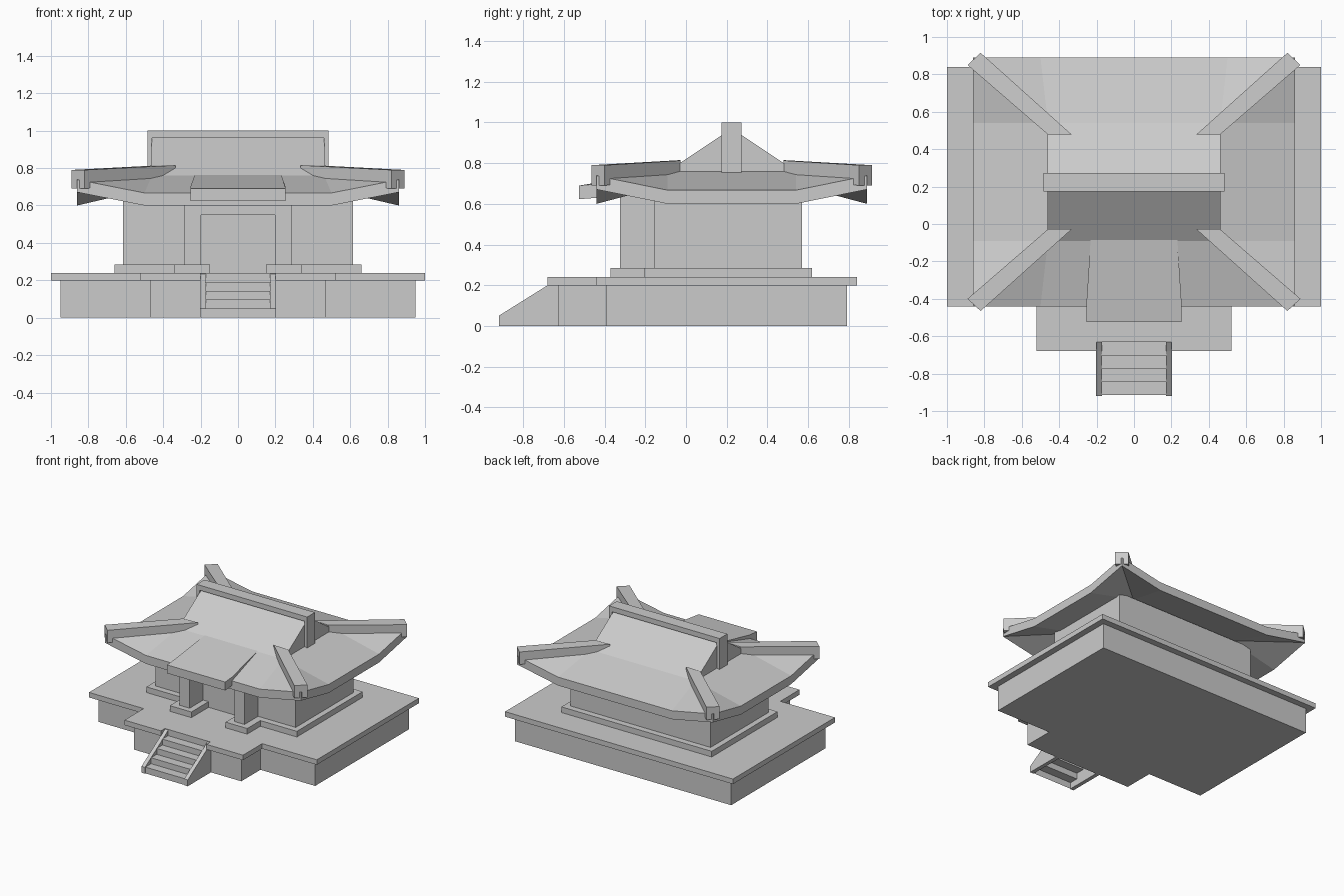
import bpy

if "Cube" in bpy.data.objects:
    bpy.data.objects.remove(bpy.data.objects["Cube"])

stone = bpy.data.materials.new("plain grey")
stone.diffuse_color = (0.6, 0.6, 0.6, 1)
stone.use_nodes = True
stone.node_tree.nodes["Principled BSDF"].inputs["Base Color"].default_value = stone.diffuse_color


def mesh(name, verts, faces, fix=True):
    me = bpy.data.meshes.new(name)
    me.from_pydata(verts, [], faces)
    me.materials.append(stone)
    ob = bpy.data.objects.new(name, me)
    bpy.context.collection.objects.link(ob)
    if fix:
        import bmesh
        bm = bmesh.new()
        bm.from_mesh(me)
        bmesh.ops.recalc_face_normals(bm, faces=bm.faces)
        bm.to_mesh(me)
        bm.free()
    return ob


def loft(name, low, high):
    """Closed solid between two matching outlines."""
    n = len(low)
    sides = [(i, (i + 1) % n, n + (i + 1) % n, n + i) for i in range(n)]
    return mesh(name, low + high, sides + [tuple(range(n))[::-1], tuple(range(n, 2 * n))])


def slab(name, outline, z0, z1):
    return loft(name, [(x, y, z0) for x, y in outline], [(x, y, z1) for x, y in outline])


def box(name, x0, x1, y0, y1, z0, z1):
    return slab(name, [(x0, y0), (x1, y0), (x1, y1), (x0, y1)], z0, z1)


def extrude_x(name, profile, x0, x1):
    return loft(name, [(x0, y, z) for y, z in profile], [(x1, y, z) for y, z in profile])


def mirrored(half):
    """Complete a right-hand outline with its mirror image."""
    return half + [(-x, y) for x, y in reversed(half)]


# Terrace with a projecting front; the paving is notched for the stairs
slab("terrace_base", mirrored([(0.47, -0.63), (0.47, -0.39), (0.95, -0.39), (0.95, 0.79)]), 0, 0.2)
slab("terrace_paving", mirrored([(0.2, -0.63), (0.2, -0.68), (0.52, -0.68), (0.52, -0.44),
                                 (1, -0.44), (1, 0.84)]), 0.2, 0.24)

# Stairs: folded sheet of risers and treads between two sloping rails
path = [(-0.915, 0.0)]
for i in range(4):
    z = 0.05 + 0.047 * i
    path += [(-0.915 + 0.071 * i, z), (-0.915 + 0.071 * (i + 1), z)]
path.append((-0.631, 0.24))
n = len(path)
mesh("stair_steps", [(-0.175, y, z) for y, z in path] + [(0.175, y, z) for y, z in path],
     [(i, n + i, n + i + 1, i + 1) for i in range(n - 1)], fix=False)
for s in (-1, 1):
    extrude_x("stair_rail", [(-0.92, 0), (-0.92, 0.05), (-0.68, 0.2), (-0.63, 0.235), (-0.63, 0)],
              s * 0.172, s * 0.203)

# Hall plinth with a pad under each porch post and a gap at the entrance
slab("hall_plinth", mirrored([(0.15, -0.155), (0.15, -0.37), (0.34, -0.37), (0.34, -0.205),
                              (0.66, -0.205), (0.66, 0.62)]), 0.24, 0.285)

# Hall and porch
box("hall_walls", -0.615, 0.615, -0.155, 0.57, 0.24, 0.68)
for s in (-1, 1):
    x0, x1 = sorted((s * 0.197, s * 0.285))
    box("porch_post", x0, x1, -0.325, -0.155, 0.285, 0.66)
box("porch_lintel", -0.197, 0.197, -0.325, -0.155, 0.55, 0.66)

# Hipped lower roof: curved-up eave around a level inner ring
CY, T = 0.225, 0.067
eave, ring = [], []
for sx, sy in ((1, -1), (1, 1), (-1, 1), (-1, -1)):
    trio = [(0.5, 0.665, 0.667), (0.86, 0.665, 0.738), (0.86, 0.315, 0.667)]
    if sx * sy > 0:
        trio.reverse()
    eave += [(sx * x, CY + sy * y, z) for x, y, z in trio]
    ring.append((sx * 0.46, CY + sy * 0.315, 0.76))
top = eave + ring
low = [(x, y, z - T) for x, y, z in top]
faces = [(12, 13, 14, 15), (16 + 15, 16 + 14, 16 + 13, 16 + 12)]
for c in range(4):
    a, m, b = 3 * c, 3 * c + 1, 3 * c + 2
    nxt = (b + 1) % 12
    r, r2 = 12 + c, 12 + (c + 1) % 4
    for f in ((r, a, m), (r, m, b), (r, b, nxt, r2)):
        faces += [f, tuple(16 + v for v in reversed(f))]
    faces += [(v, 16 + v, 16 + w, w) for v, w in ((a, m), (m, b), (b, nxt))]
mesh("lower_roof", top + low, faces)

# Steep gabled upper roof
extrude_x("gable_roof", [(-0.09, 0.76), (CY, 0.97), (0.54, 0.76)], -0.463, 0.463)

# Ridge beam with a drop at each gable
box("ridge_beam", -0.485, 0.485, 0.175, 0.272, 0.96, 1.0)
for s in (-1, 1):
    x0, x1 = sorted((s * 0.46, s * 0.485))
    box("ridge_end", x0, x1, 0.175, 0.272, 0.755, 0.96)

# Four diagonal hip ridges, cut straight at the inner end
plan = [(0.82, 0.69, 0.69, 0.79), (0.89, 0.625, 0.69, 0.79),
        (0.46, 0.253, 0.735, 0.813), (0.333, 0.253, 0.735, 0.815)]
for sx in (-1, 1):
    for sy in (-1, 1):
        loft("hip_ridge", [(sx * x, CY + sy * y, a) for x, y, a, b in plan],
             [(sx * x, CY + sy * y, b) for x, y, a, b in plan])

# Porch canopy: shallow slope running from the front edge up into the roof
outline = [(-0.255, -0.525, 0.69), (0.255, -0.525, 0.69), (0.255, -0.435, 0.697),
           (0.232, -0.085, 0.763), (-0.232, -0.085, 0.763), (-0.255, -0.435, 0.697)]
loft("porch_canopy", [(x, y, z - 0.067) for x, y, z in outline], outline)
